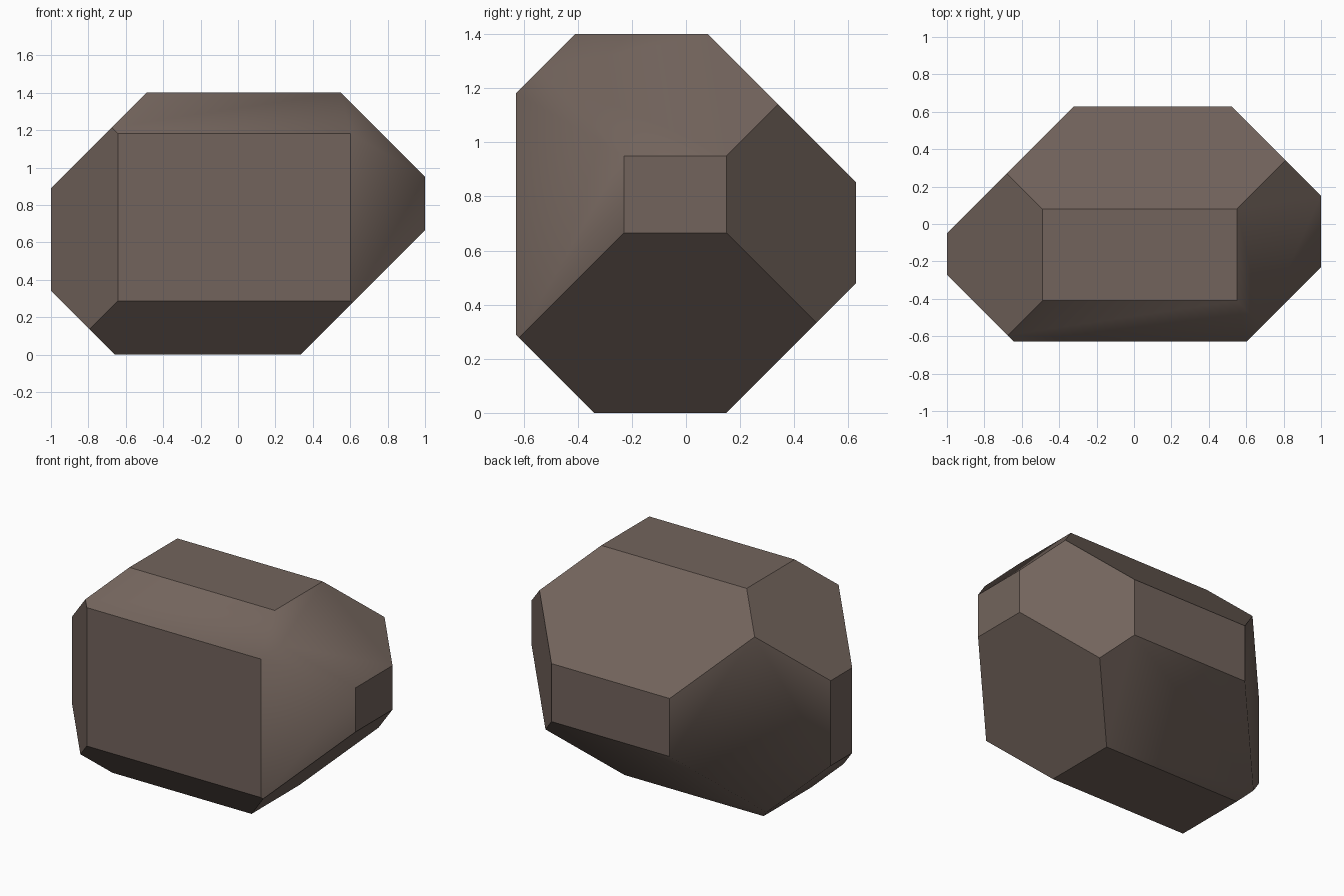
import bpy, bmesh
from mathutils import Vector

if "Cube" in bpy.data.objects:
    bpy.data.objects.remove(bpy.data.objects["Cube"])

# stone colour
stone = bpy.data.materials.new("stone_brown")
stone.diffuse_color = (0.17, 0.127, 0.107, 1)
stone.use_nodes = True
stone.node_tree.nodes["Principled BSDF"].inputs["Base Color"].default_value = stone.diffuse_color

# bounding block: x -1..1, y -0.63..0.63, z 0..1.4
bm = bmesh.new()
bmesh.ops.create_cube(bm, size=1)
for v in bm.verts:
    v.co = Vector((v.co.x * 2, v.co.y * 1.255, (v.co.z + 0.5) * 1.4))

# slanted cuts along the twelve edges: direction, limit of the dot product
cuts = [((-1, 0, 1), 1.89), ((1, 0, 1), 1.95), ((1, 0, -1), 0.335), ((-1, 0, -1), 0.66),
        ((0, -1, 1), 1.81), ((0, 1, 1), 1.48), ((0, 1, -1), 0.15), ((0, -1, -1), 0.34),
        ((-1, 1, 0), 0.95), ((1, 1, 0), 1.15), ((1, -1, 0), 1.23), ((-1, -1, 0), 1.27)]
for direction, limit in cuts:
    n = Vector(direction)
    res = bmesh.ops.bisect_plane(bm, geom=bm.verts[:] + bm.edges[:] + bm.faces[:], dist=1e-6,
                                 plane_co=n * limit / n.length_squared, plane_no=n, clear_outer=True)
    rim = [e for e in res["geom_cut"] if isinstance(e, bmesh.types.BMEdge)]
    bmesh.ops.edgeloop_fill(bm, edges=rim)
bmesh.ops.recalc_face_normals(bm, faces=bm.faces[:])

# creases everywhere, except around two opposite corners that shade softly
for f in bm.faces:
    f.smooth = True
for e in bm.edges:
    a, b = (f.normal for f in e.link_faces)
    slanted = max(map(abs, a)) < 0.9 and max(map(abs, b)) < 0.9
    s = a + b
    soft = slanted and (all(c * k > 0.3 for c, k in zip(s, (1, -1, 1)))
                        or all(c * k > 0.3 for c, k in zip(s, (-1, 1, -1))))
    e.smooth = soft

mesh = bpy.data.meshes.new("boulder")
bm.to_mesh(mesh)
bm.free()
mesh.materials.append(stone)
bpy.context.collection.objects.link(bpy.data.objects.new("boulder", mesh))
